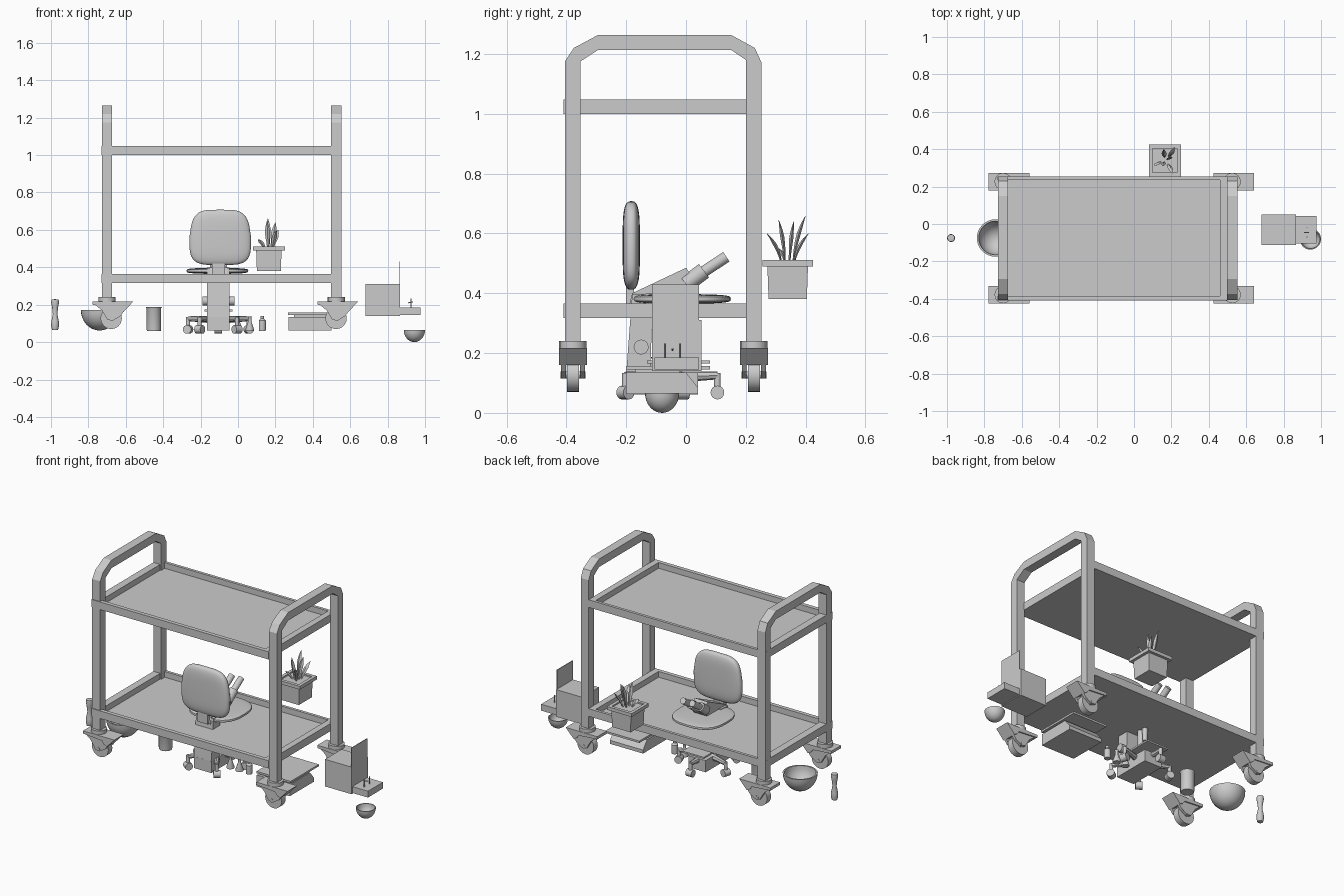
import bpy, bmesh, math
from mathutils import Vector, Matrix

if "Cube" in bpy.data.objects:
    bpy.data.objects.remove(bpy.data.objects["Cube"])


def finish(name, bm, smooth=False):
    bmesh.ops.recalc_face_normals(bm, faces=bm.faces)
    me = bpy.data.meshes.new(name)
    bm.to_mesh(me)
    bm.free()
    ob = bpy.data.objects.new(name, me)
    bpy.context.collection.objects.link(ob)
    if smooth:
        bpy.context.view_layer.objects.active = ob
        bpy.ops.object.select_all(action='DESELECT')
        ob.select_set(True)
        bpy.ops.object.shade_smooth_by_angle(angle=math.radians(40))
    return ob


def box(name, x0, x1, y0, y1, z0, z1):
    bm = bmesh.new()
    m = Matrix.Translation(((x0 + x1) / 2, (y0 + y1) / 2, (z0 + z1) / 2))
    bmesh.ops.create_cube(bm, size=1, matrix=m @ Matrix.Diagonal((x1 - x0, y1 - y0, z1 - z0, 1)))
    return finish(name, bm)


def prism(name, pts, axis, a, b):
    """Extrude a profile: axis 'x' takes (y, z) points, axis 'y' takes (x, z) points."""
    bm = bmesh.new()
    vs = [bm.verts.new((a, p, q) if axis == 'x' else (p, a, q)) for p, q in pts]
    f = bm.faces.new(vs)
    r = bmesh.ops.extrude_face_region(bm, geom=[f])
    d = (b - a, 0, 0) if axis == 'x' else (0, b - a, 0)
    bmesh.ops.translate(bm, vec=d, verts=[v for v in r['geom'] if isinstance(v, bmesh.types.BMVert)])
    return finish(name, bm)


def rod(name, p, q, r1, r2=None, n=16):
    p, q = Vector(p), Vector(q)
    bm = bmesh.new()
    rot = (q - p).to_track_quat('Z', 'Y').to_matrix().to_4x4()
    bmesh.ops.create_cone(bm, cap_ends=True, segments=n, radius1=r1, radius2=r1 if r2 is None else r2,
                          depth=(q - p).length, matrix=Matrix.Translation((p + q) / 2) @ rot)
    return finish(name, bm, True)


def lathe(name, x, y, prof, n=24):
    bm = bmesh.new()
    vs = [bm.verts.new((x + r, y, z)) for r, z in prof]
    es = [bm.edges.new(e) for e in zip(vs, vs[1:])]
    bmesh.ops.spin(bm, geom=vs + es, cent=(x, y, 0), axis=(0, 0, 1), angle=math.tau, steps=n)
    bmesh.ops.remove_doubles(bm, verts=bm.verts, dist=0.0003)
    return finish(name, bm, True)


def cushion(name, c, r, ex):
    """Rounded-box cushion: a sphere pushed outwards by power ex on each axis."""
    bm = bmesh.new()
    bmesh.ops.create_uvsphere(bm, u_segments=32, v_segments=20, radius=1)
    for v in bm.verts:
        v.co = [c[i] + r[i] * math.copysign(abs(v.co[i]) ** ex[i], v.co[i]) for i in range(3)]
    return finish(name, bm, True)


# cart end frames: bent square tube
outer = [(-.405, .235), (-.405, 1.175), (-.375, 1.22), (-.293, 1.264), (.15, 1.264), (.23, 1.22), (.253, 1.17), (.253, .235)]
inner = [(.2, .235), (.2, 1.18), (.15, 1.214), (-.293, 1.214), (-.353, 1.175), (-.353, .235)]
for side, x in (("left", -.728), ("right", .498)):
    prism(side + "_end_frame", outer + inner, 'x', x, x + .055)

# cart trays
for name, z in (("lower", .317), ("upper", 1.0)):
    t = z + .048
    box(name + "_tray_floor", -.725, .5, -.405, .25, z, z + .012)
    box(name + "_front_rim", -.73, .5, -.41, -.385, z, t)
    box(name + "_back_rim", -.73, .5, .235, .253, z, t)
    box(name + "_left_rim", -.727, -.68, -.39, .24, z, t)
    box(name + "_right_rim", .46, .5, -.39, .24, z, t)

# casters
for side, lx, cx in (("left", -.70, -.678), ("right", .525, .524)):
    for end, y in (("front", -.378), ("back", .227)):
        n = side + "_" + end
        rod(n + "_caster_stem", (lx, y, .21), (lx, y, .24), .046)
        prism(n + "_caster_hood", [(cx - .1, .2), (cx - .1, .217), (cx + .118, .217), (cx + .065, .16),
                                   (cx + .045, .17), (cx + .03, .19)], 'y', y - .047, y + .047)
        for s in (-1, 1):
            prism(n + "_caster_fork", [(cx - .1, .21), (cx + .1, .21), (cx + .05, .14), (cx + .01, .115),
                                       (cx - .02, .12), (cx - .05, .17)], 'y', y + s * .024, y + s * .04)
        rod(n + "_caster_wheel", (cx, y - .02, .127), (cx, y + .02, .127), .057, n=24)
        rod(n + "_caster_axle", (cx, y - .042, .127), (cx, y + .042, .127), .012)

# office chair
CX, CY = -.105, -.065
back = cushion("chair_back", (CX + .01, -.183, .56), (.165, .029, .148), (.5, .7, .5))
for v in back.data.vertices:
    v.co.x = CX + .01 + (v.co.x - CX - .01) * (1 - .12 * max(0, (v.co.z - .56) / .148))
cushion("chair_seat", (CX - .005, -.015, .381), (.165, .165, .016), (.75, .75, .5))
prism("chair_back_support", [(-.2, .36), (-.2, .45), (-.18, .45), (-.17, .385), (-.05, .37), (-.05, .35)],
      'x', CX - .035, CX + .035)
rod("chair_column", (CX, CY, .1), (CX, CY, .37), .02)
rod("chair_hub", (CX, CY, .095), (CX, CY, .14), .032)
for i in range(5):
    a = math.radians(90 + 72 * i)
    d = Vector((math.cos(a), math.sin(a), 0))
    c = Vector((CX, CY, 0)) + d * .17
    s = Vector((-d.y, d.x, 0))
    rod("chair_base_arm", Vector((CX, CY, .12)), c + Vector((0, 0, .125)), .022, .013, 8)
    rod("chair_caster_stem", c + Vector((0, 0, .07)), c + Vector((0, 0, .133)), .011)
    rod("chair_caster_wheel", c - s * .02 + Vector((0, 0, .068)), c + s * .02 + Vector((0, 0, .068)), .023)

# microscope
MX = -.105
box("microscope_base", MX - .06, MX + .06, -.2, .04, .062, .135)
prism("microscope_arm", [(-.2, .13), (-.18, .395), (-.11, .40), (-.12, .13)], 'x', MX - .06, MX + .06)
prism("microscope_head", [(-.19, .36), (-.18, .40), (0, .485), (.035, .435), (.0, .39), (-.1, .36)],
      'x', MX - .045, MX + .045)
box("microscope_stage", MX - .075, MX + .075, -.13, .08, .165, .175)
rod("microscope_nosepiece", (MX, -.03, .33), (MX, -.03, .40), .035)
rod("microscope_lens", (MX, -.03, .24), (MX, -.03, .34), .013, .018)
for s in (-1, 1):
    x = MX + s * .032
    rod("microscope_eyepiece_sleeve", (x, .0, .43), (x, .06, .475), .028)
    rod("microscope_eyepiece", (x, .05, .466), (x, .135, .522), .019)
    rod("microscope_focus_knob", (MX + s * .055, -.15, .22), (MX + s * .085, -.15, .22), .025)

# hanging planter
px, py = .165, .34
for name, z0, z1, w0, w1 in (("planter_pot", .38, .495, .064, .068), ("planter_soil", .49, .502, .07, .07)):
    pot = box(name, px - w1, px + w1, py - w1, py + w1, z0, z1)
    for v in pot.data.vertices:
        if v.co.z < z0 + .001:
            v.co.x = px + (v.co.x - px) * w0 / w1
            v.co.y = py + (v.co.y - py) * w0 / w1
for s in (-1, 1):
    e = s * .075
    box("planter_rim_side", px + e - .01, px + e + .01, py - .085, py + .085, .49, .511)
    box("planter_rim_end", px - .085, px + .085, py + e - .01, py + e + .01, .49, .511)
leaves = [(.155, .31, .645), (.16, .40, .66), (.215, .41, .60), (.205, .27, .60), (.11, .31, .55), (.2, .36, .64)]
for tx, ty, tz in leaves:
    base, tip = Vector((px + (tx - px) * .4, py + (ty - py) * .3, .5)), Vector((tx, ty, tz))
    mid = (base + tip) / 2 + Vector((0, -(ty - py) * .2, .01))
    bm = bmesh.new()
    rings = []
    for k, w in enumerate((.005, .008, .012, .014, .009, .001)):
        t = k / 5
        c = base * (1 - t) ** 2 + mid * 2 * t * (1 - t) + tip * t * t
        rings.append([bm.verts.new(c + Vector(o)) for o in ((w, 0, 0), (0, w * .5, 0), (-w, 0, 0), (0, -w * .5, 0))])
    for a, b in zip(rings, rings[1:]):
        for j in range(4):
            bm.faces.new((a[j], a[j - 1], b[j - 1], b[j]))
    finish("planter_leaf", bm, True)


# bowls
def bowl(name, x, y, r, z0, h):
    out = [(r * math.sin(a), z0 + h - h * math.cos(a)) for a in (i * math.pi / 16 for i in range(9))]
    inn = [(p * .9, z0 + h - (z0 + h - z) * .9) for p, z in reversed(out)]
    lathe(name, x, y, out + inn, 32)


bowl("large_bowl", -.74, -.075, .1, .062, .11)
bowl("small_bowl", .943, -.08, .057, 0, .066)

# pestle, beaker, flasks and bottle
lathe("pestle", -.978, -.075, [(0, .064), (.016, .066), (.021, .085), (.02, .11), (.012, .15), (.016, .185),
                               (.021, .212), (.019, .227), (0, .23)])
lathe("beaker", -.45, -.075, [(0, .06), (.037, .06), (.039, .07), (.039, .18), (.043, .187), (.037, .184),
                              (.036, .07), (0, .068)])
for x in (.0, .063):
    lathe("flask", x, -.075, [(0, .06), (.022, .06), (.023, .068), (.009, .11), (.009, .133), (.012, .138), (0, .138)])
lathe("bottle", .13, -.075, [(0, .06), (.018, .06), (.019, .07), (.019, .115), (.009, .126), (.01, .14), (0, .14)])

# low instrument with a flat top plate
prism("instrument_body", [(-.2, .063), (-.2, .135), (.0, .135), (.04, .085), (.04, .063)], 'x', .27, .5)
box("instrument_plate", .268, .505, -.2, .08, .145, .157)
box("instrument_spacer", .30, .47, -.17, -.02, .13, .15)

# storage box with raised lid and pin tray
box("storage_box", .683, .865, -.113, .052, .14, .31)
box("storage_lid", .863, .867, -.113, .043, .14, .43)
box("pin_tray", .865, .975, -.105, .043, .145, .185)
for y in (-.07, -.02):
    rod("tray_pin", (.925, y, .18), (.925, y, .232), .003, n=8)
rod("tray_pin_bar", (.91, -.045, .21), (.935, -.045, .215), .003, n=8)
